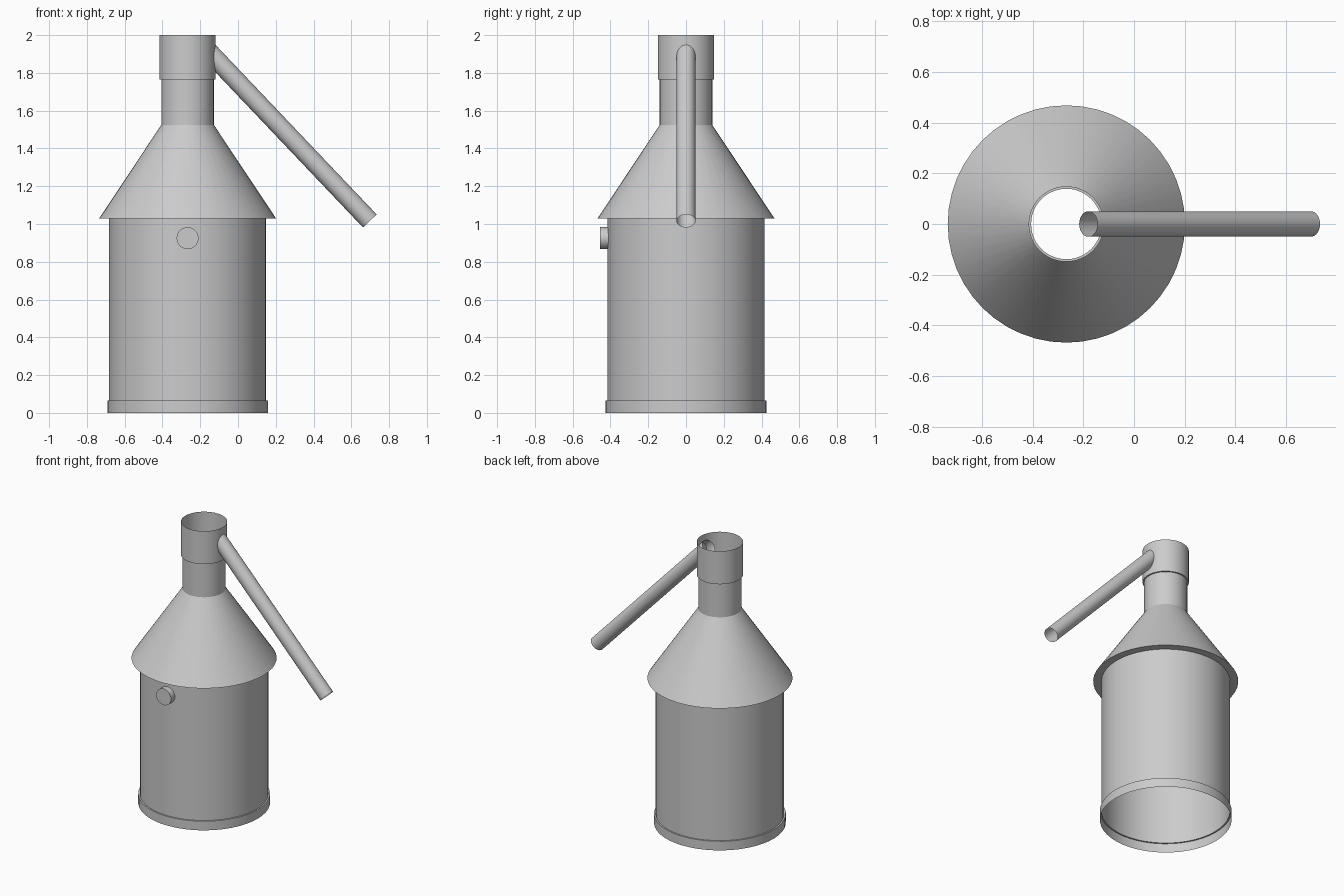
import bpy, bmesh, math
from mathutils import Vector

if "Cube" in bpy.data.objects:
    bpy.data.objects.remove(bpy.data.objects["Cube"])

CX = -0.267  # axis of the can


def finish(name, bm):
    bmesh.ops.recalc_face_normals(bm, faces=bm.faces)
    me = bpy.data.meshes.new(name)
    bm.to_mesh(me)
    bm.free()
    ob = bpy.data.objects.new(name, me)
    bpy.context.collection.objects.link(ob)
    bpy.ops.object.select_all(action='DESELECT')
    ob.select_set(True)
    bpy.context.view_layer.objects.active = ob
    bpy.ops.object.shade_smooth_by_angle(angle=math.radians(30))
    return ob


def lathe(name, profile, segs=48):
    """Revolve (radius, z) points around the can axis as an open shell."""
    bm = bmesh.new()
    rings = []
    for r, z in profile:
        rings.append([bm.verts.new((CX + r * math.cos(2 * math.pi * i / segs),
                                    r * math.sin(2 * math.pi * i / segs), z))
                      for i in range(segs)])
    for a, b in zip(rings, rings[1:]):
        for i in range(segs):
            j = (i + 1) % segs
            bm.faces.new((a[i], a[j], b[j], b[i]))
    return finish(name, bm)


def tube(name, start, end, radius, capped, segs=32):
    """Straight cylinder between two points, open or capped."""
    start, end = Vector(start), Vector(end)
    d = end - start
    bm = bmesh.new()
    bmesh.ops.create_cone(bm, cap_ends=capped, segments=segs,
                          radius1=radius, radius2=radius, depth=d.length)
    ob = finish(name, bm)
    ob.location = (start + end) / 2
    ob.rotation_euler = d.to_track_quat('Z', 'Y').to_euler()
    return ob


# Hollow can: foot band, body, overhanging shoulder cone, neck and collar
lathe("can_body", [(0.425, 0), (0.425, 0.065), (0.415, 0.065), (0.415, 1.03),
                   (0.468, 1.03), (0.139, 1.525), (0.139, 1.765),
                   (0.149, 1.765), (0.149, 2.0)])

# Open sloping pipe that pierces the collar
tube("side_pipe", (-0.18, 0, 1.94), (0.698, 0, 1.016), 0.05, False)

# Small round plug on the front
tube("front_plug", (CX, -0.40, 0.925), (CX, -0.455, 0.925), 0.058, True)
